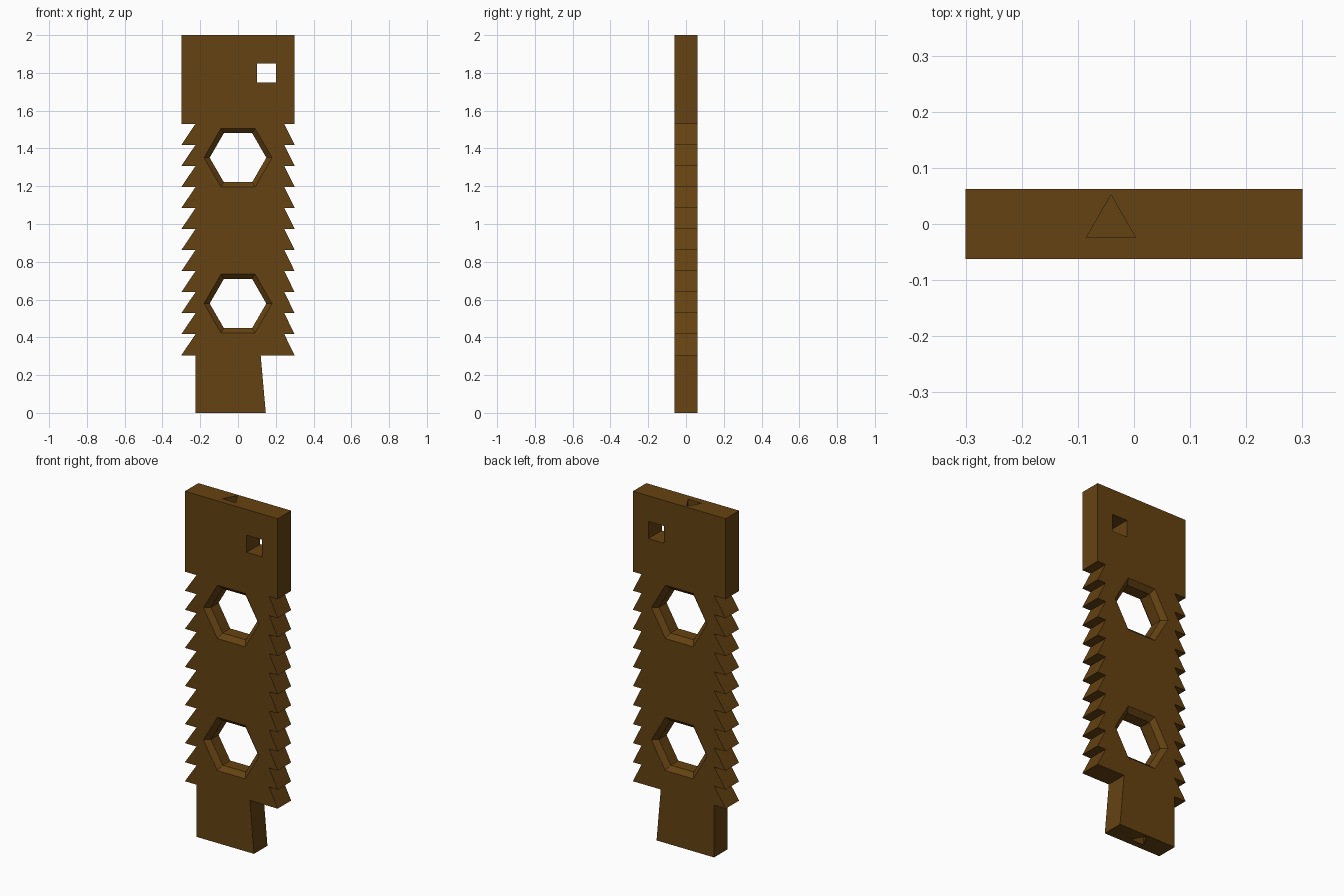
import bpy, bmesh
from math import cos, sin, pi
from mathutils import Vector

if "Cube" in bpy.data.objects:
    bpy.data.objects.remove(bpy.data.objects["Cube"])

HALF = 0.062          # half thickness of the plate


def loft(name, rings):
    """Closed solid through a list of matching point rings."""
    bm = bmesh.new()
    loops = [[bm.verts.new(p) for p in ring] for ring in rings]
    n = len(loops[0])
    for a, b in zip(loops, loops[1:]):
        for i in range(n):
            j = (i + 1) % n
            bm.faces.new((a[i], a[j], b[j], b[i]))
    bm.faces.new(loops[0][::-1])
    bm.faces.new(loops[-1])
    bmesh.ops.recalc_face_normals(bm, faces=bm.faces)
    mesh = bpy.data.meshes.new(name)
    bm.to_mesh(mesh)
    bm.free()
    obj = bpy.data.objects.new(name, mesh)
    bpy.context.collection.objects.link(obj)
    return obj


def polygon(radius, sides, start=0.0):
    return [(radius * cos(start + 2 * pi * i / sides),
             radius * sin(start + 2 * pi * i / sides)) for i in range(sides)]


def cut(target, cutter):
    cutter.hide_render = True
    mod = target.modifiers.new(cutter.name, 'BOOLEAN')
    mod.operation, mod.solver, mod.object = 'DIFFERENCE', 'EXACT', cutter
    bpy.context.view_layer.objects.active = target
    bpy.ops.object.modifier_apply(modifier=mod.name)
    bpy.data.objects.remove(cutter, do_unlink=True)


# Toothed edge, from the top block down to the tang
TOP, BOTTOM, TEETH = 1.53, 0.305, 11
PITCH = (TOP - BOTTOM) / TEETH


def teeth(inner, outer):
    pts = []
    for i in range(TEETH):
        pts += [(inner, TOP - i * PITCH), (outer, TOP - (i + 1) * PITCH)]
    return pts


# Plate outline in the front view
outline = ([(-0.3, 2), (-0.3, TOP)] + teeth(-0.225, -0.3)
           + [(-0.225, BOTTOM), (-0.225, 0), (0.147, 0), (0.12, BOTTOM)]
           + teeth(0.245, 0.3)[::-1] + [(0.3, TOP), (0.3, 2)])
plate = loft("toothed_plate", [[(x, y, z) for x, z in outline] for y in (-HALF, HALF)])

# Hexagonal holes, chamfered on both faces
CH = 0.027
for zc in (1.351, 0.579):
    steps = [(-HALF - CH, 0.21), (-HALF + CH, 0.15), (HALF - CH, 0.15), (HALF + CH, 0.21)]
    cut(plate, loft("hex_cutter", [[(x, y, zc + z) for x, z in polygon(r, 6)]
                                   for y, r in steps]))

# Square hole in the top block
square = [(0.1, 1.75), (0.2, 1.75), (0.2, 1.85), (0.1, 1.85)]
cut(plate, loft("square_cutter", [[(x, y, z) for x, z in square] for y in (-0.1, 0.1)]))

# Triangular sockets in both ends
for z0, z1 in ((1.9, 2.1), (-0.1, 0.1)):
    cut(plate, loft("socket_cutter", [[(x - 0.041, y + 0.001, z) for x, y in polygon(0.051, 3, pi / 2)]
                                      for z in (z0, z1)]))

# Brown material
mat = bpy.data.materials.new("brown")
mat.diffuse_color = (0.13, 0.055, 0.006, 1)
mat.use_nodes = True
mat.node_tree.nodes["Principled BSDF"].inputs["Base Color"].default_value = mat.diffuse_color
plate.data.materials.clear()
plate.data.materials.append(mat)
for p in plate.data.polygons:
    p.material_index = 0
